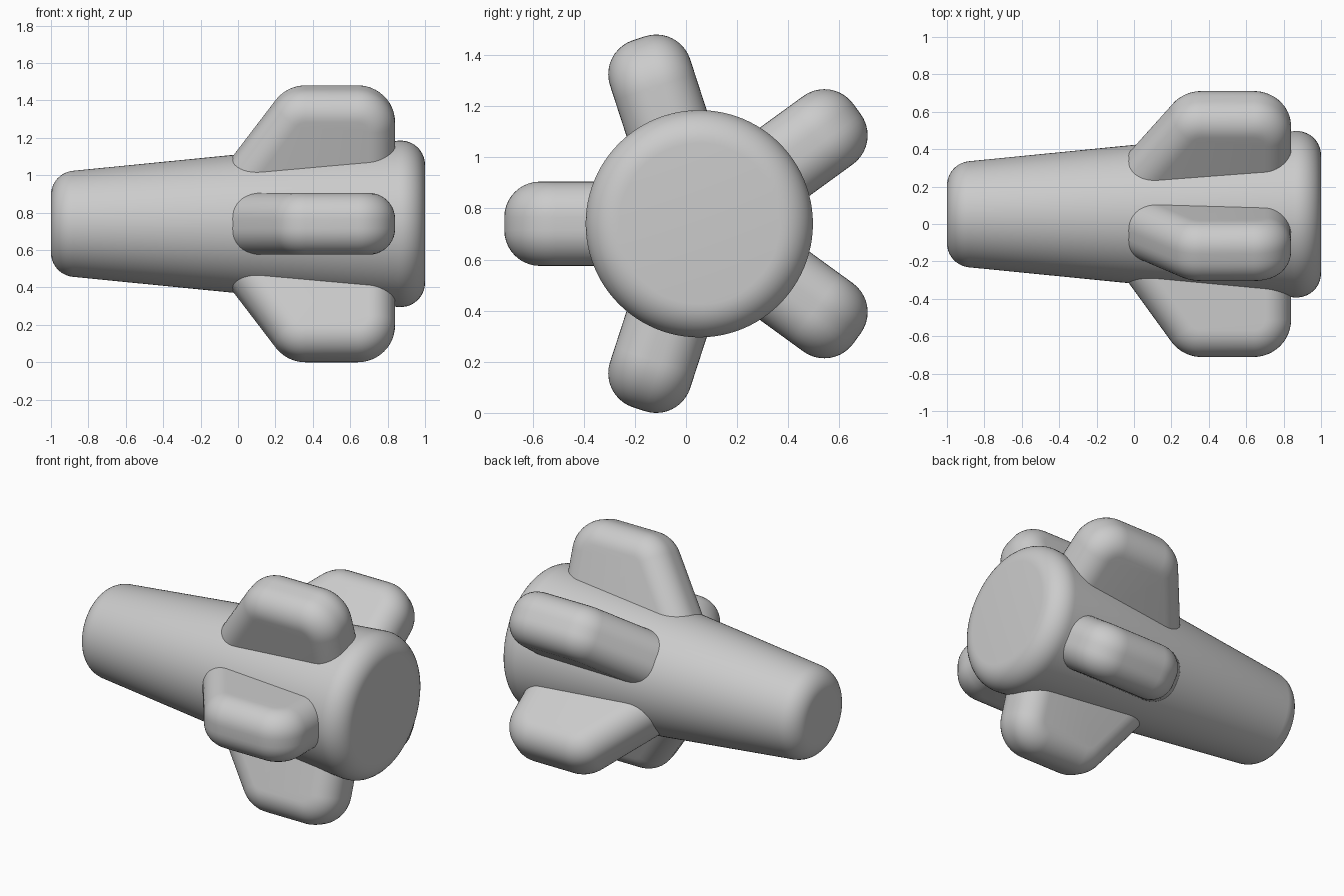
import bpy, bmesh
from math import sin, cos, tan, pi, radians
from mathutils import Matrix, Vector

if "Cube" in bpy.data.objects:
    bpy.data.objects.remove(bpy.data.objects["Cube"])

AXIS = Vector((0, 0.052, 0.74))   # centre line of the body, running along x


def finish(name, bm):
    bmesh.ops.recalc_face_normals(bm, faces=bm.faces)
    mesh = bpy.data.meshes.new(name)
    bm.to_mesh(mesh)
    bm.free()
    ob = bpy.data.objects.new(name, mesh)
    bpy.context.collection.objects.link(ob)
    bpy.ops.object.select_all(action='DESELECT')
    ob.select_set(True)
    bpy.context.view_layer.objects.active = ob
    bpy.ops.object.shade_smooth_by_angle(angle=radians(30))
    return ob


def loft(name, rings, matrix):
    """Skin a list of closed point rings and cap both ends."""
    bm = bmesh.new()
    loops = [[bm.verts.new(matrix @ Vector(p)) for p in ring] for ring in rings]
    for a, b in zip(loops, loops[1:]):
        for i in range(len(a)):
            j = (i + 1) % len(a)
            bm.faces.new((a[i], a[j], b[j], b[i]))
    bm.faces.new(loops[0])
    bm.faces.new(loops[-1])
    return finish(name, bm)


def arc(cx, cy, r, a0, a1, n):
    return [(cx + r * cos(radians(a0 + (a1 - a0) * i / n)),
             cy + r * sin(radians(a0 + (a1 - a0) * i / n))) for i in range(n + 1)]


# Tapered body with rounded ends, as (x, radius)
profile = (arc(-0.87, 0.154, 0.13, 180, 96, 10) + [(0, 0.371)]
           + arc(0.87, 0.315, 0.13, 95, 0, 10))
SEG = 96
loft("tapered_body",
     [[(x, r * cos(2 * pi * k / SEG), r * sin(2 * pi * k / SEG)) for k in range(SEG)]
      for x, r in profile], Matrix.Translation(AXIS))

# Fin: sloped leading edge, rounded corners, rounded rim
SLOPE = 54
TIP, BACK, CORNER, HALF, RIM, ROOT = 0.763, 0.84, 0.2, 0.165, 0.14, 0.15


def lead_x(r, inset):
    return -0.03 + (r - 0.365) / tan(radians(SLOPE)) + inset / sin(radians(SLOPE))


def fin_outline(inset):
    rc = TIP - CORNER
    return ([(lead_x(ROOT, inset), ROOT)]
            + arc(lead_x(rc, CORNER), rc, CORNER - inset, 90 + SLOPE, 90, 10)
            + arc(BACK - CORNER, rc, CORNER - inset, 90, 0, 12)
            + [(BACK - inset, ROOT)])


layers = []
for side in (-1, 1):
    for i in range(11):
        t = radians(9 * (10 - i if side < 0 else i))
        w = side * (HALF - RIM + RIM * sin(t))
        layers.append([(x, r, w) for x, r in fin_outline(RIM * (1 - cos(t)))])

# Five fins spaced evenly around the body
for k in range(5):
    turn = Matrix.Translation(AXIS) @ Matrix.Rotation(radians(180 + 72 * k), 4, 'X')
    loft(f"fin_{k + 1}", layers, turn)
